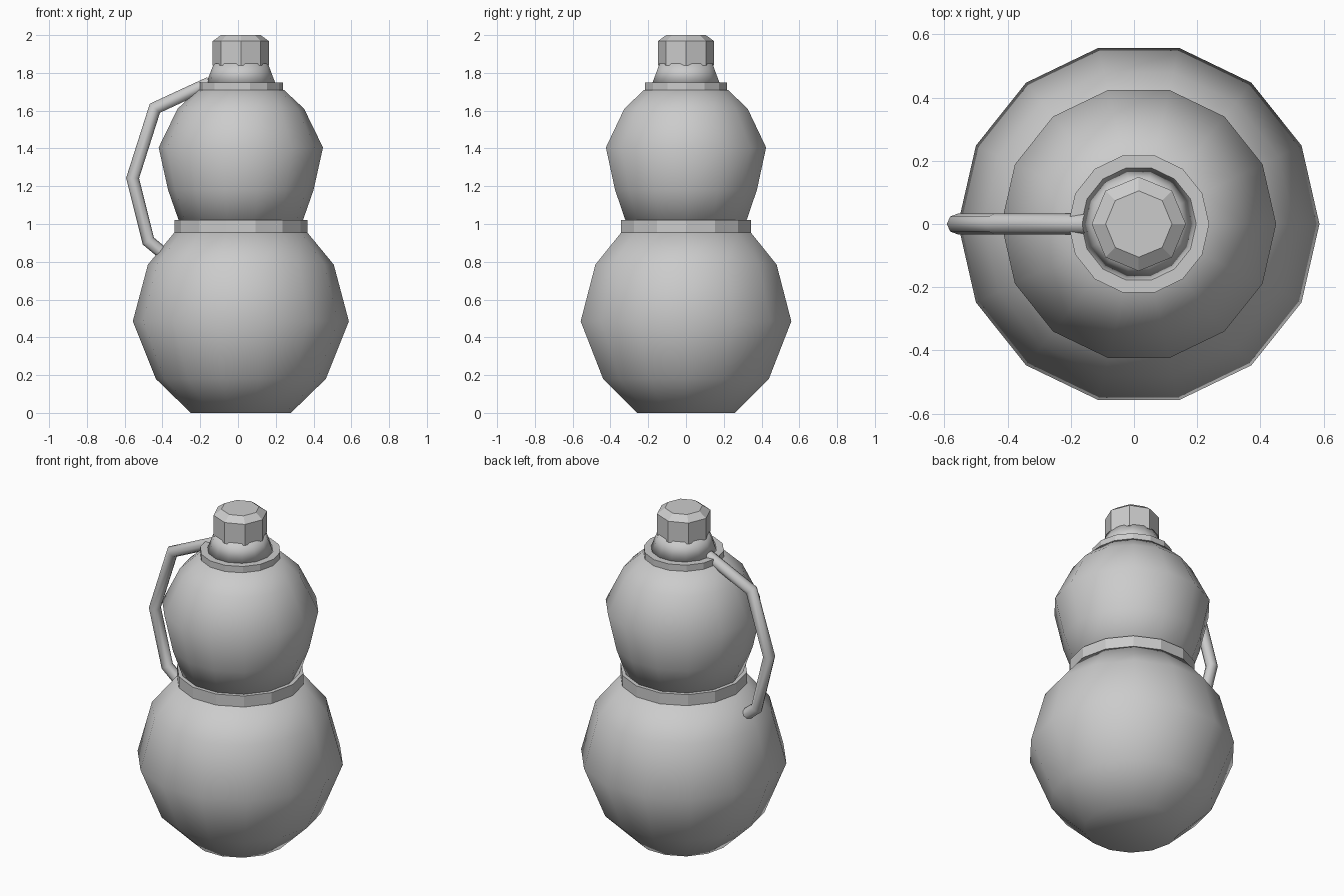
import bpy, bmesh
from math import cos, sin, pi
from mathutils import Vector

if "Cube" in bpy.data.objects:
    bpy.data.objects.remove(bpy.data.objects["Cube"], do_unlink=True)

AXIS_X = 0.015
grey = bpy.data.materials.new("plain grey")
grey.use_nodes = True
grey.diffuse_color = (0.6, 0.6, 0.6, 1)
grey.node_tree.nodes["Principled BSDF"].inputs["Base Color"].default_value = (0.6, 0.6, 0.6, 1)


def skin(name, rings, smooth):
    """Join rings of points into a closed, capped tube."""
    bm = bmesh.new()
    loops = [[bm.verts.new(p) for p in ring] for ring in rings]
    n = len(loops[0])
    for a, b in zip(loops, loops[1:]):
        for i in range(n):
            j = (i + 1) % n
            bm.faces.new((a[i], a[j], b[j], b[i]))
    bm.faces.new(loops[0])
    bm.faces.new(loops[-1])
    bmesh.ops.recalc_face_normals(bm, faces=bm.faces)
    for f in bm.faces:
        f.smooth = smooth
    mesh = bpy.data.meshes.new(name)
    bm.to_mesh(mesh)
    bm.free()
    mesh.materials.append(grey)
    obj = bpy.data.objects.new(name, mesh)
    bpy.context.collection.objects.link(obj)
    return obj


def lathe(name, profile, sides=14, smooth=False):
    """Turn (radius, height) points about the upright axis."""
    turns = [2 * pi * i / sides for i in range(sides)]
    return skin(name, [[(AXIS_X + r * cos(t), r * sin(t), z) for t in turns]
                       for r, z in profile], smooth)


def rod(name, path, radius, sides=8):
    """Sweep a round section along an (x, z) path with mitred corners."""
    pts = [Vector((x, 0, z)) for x, z in path]
    dirs = [(b - a).normalized() for a, b in zip(pts, pts[1:])]
    rings = []
    for i, p in enumerate(pts):
        d0, d1 = dirs[max(i - 1, 0)], dirs[min(i, len(dirs) - 1)]
        mid = (d0 + d1).normalized()
        across = Vector((mid.z, 0, -mid.x)) / mid.dot(d1)
        rings.append([p + radius * (across * cos(2 * pi * k / sides)
                                    + Vector((0, sin(2 * pi * k / sides), 0)))
                      for k in range(sides)])
    return skin(name, rings, True)


# Rounded flask bodies
lathe("lower_body", [(0.265, 0), (0.45, 0.18), (0.572, 0.485), (0.492, 0.785),
                     (0.352, 0.955)], smooth=True)
lathe("upper_body", [(0.315, 0.98), (0.385, 1.18), (0.435, 1.405), (0.335, 1.61),
                     (0.228, 1.71)], smooth=True)

# Waist band and collar
lathe("waist_band", [(0.352, 0.945), (0.352, 1.022)])
lathe("collar", [(0.223, 1.703), (0.223, 1.748)])

# Neck and eight-sided stopper
lathe("neck", [(0.185, 1.74), (0.143, 1.85)], smooth=True)
lathe("stopper", [(0.149, 1.84), (0.149, 1.968), (0.105, 2.0)], sides=8)

# Side handle
handle = rod("handle", [(-0.15, 1.747), (-0.44, 1.613), (-0.558, 1.243),
                        (-0.475, 0.91), (-0.385, 0.835)], 0.033)
for face in handle.data.polygons[-2:]:
    face.use_smooth = False
